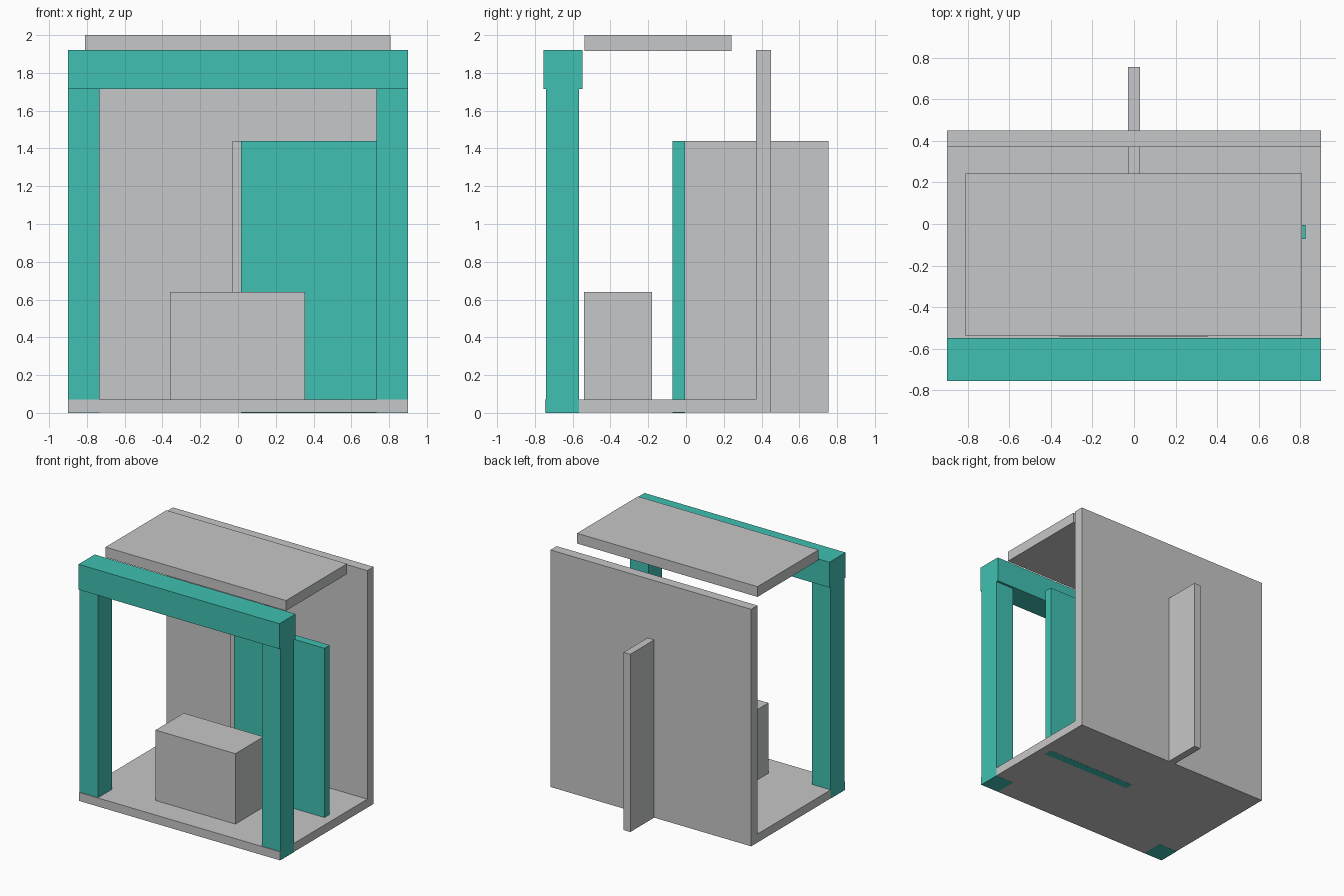
import bpy, bmesh

if "Cube" in bpy.data.objects:
    bpy.data.objects.remove(bpy.data.objects["Cube"])


def material(name, rgb):
    m = bpy.data.materials.new(name)
    m.diffuse_color = (*rgb, 1)
    m.use_nodes = True
    m.node_tree.nodes["Principled BSDF"].inputs["Base Color"].default_value = m.diffuse_color
    return m


grey = material("light grey", (0.565, 0.57, 0.58))
teal = material("teal", (0.051, 0.53, 0.445))


def finish(name, bm, mat):
    bmesh.ops.recalc_face_normals(bm, faces=bm.faces)
    mesh = bpy.data.meshes.new(name)
    bm.to_mesh(mesh)
    bm.free()
    mesh.materials.append(mat)
    obj = bpy.data.objects.new(name, mesh)
    bpy.context.collection.objects.link(obj)
    return obj


def box(name, x, y, z, mat):
    """Box from its (min, max) ranges."""
    bm = bmesh.new()
    bmesh.ops.create_cube(bm, size=1)
    for v in bm.verts:
        v.co = [r[0] if c < 0 else r[1] for c, r in zip(v.co, (x, y, z))]
    return finish(name, bm, mat)


def prism(name, profile, x, mat):
    """Side profile (y, z) extruded along x."""
    bm = bmesh.new()
    face = bm.faces.new([bm.verts.new((x[0], py, pz)) for py, pz in profile])
    new = bmesh.ops.extrude_face_region(bm, geom=[face])["geom"]
    verts = [g for g in new if isinstance(g, bmesh.types.BMVert)]
    bmesh.ops.translate(bm, verts=verts, vec=(x[1] - x[0], 0, 0))
    return finish(name, bm, mat)


# Floor slab and back wall, one L-shaped section; a hair inside the posts
prism("floor_and_back_wall",
      [(-0.747, 0.001), (0.45, 0.001), (0.45, 1.92), (0.37, 1.92),
       (0.37, 0.07), (-0.747, 0.07)], (-0.899, 0.899), grey)

# Upright fin passing through the back wall
box("fin_wall", (-0.03, 0.03), (-0.05, 0.755), (0.001, 1.44), grey)

# Partition panel beside the fin
box("partition_panel", (0.015, 0.825), (-0.072, -0.005), (0, 1.44), teal)

# Counter block
box("counter", (-0.36, 0.355), (-0.54, -0.18), (0.07, 0.64), grey)

# Front portal: two posts and a beam
for side, x in (("left", (-0.9, -0.733)), ("right", (0.733, 0.9))):
    box(side + "_post", x, (-0.742, -0.566), (0, 1.715), teal)
box("front_beam", (-0.9, 0.9), (-0.755, -0.548), (1.715, 1.92), teal)

# Floating roof slab
box("roof_slab", (-0.81, 0.807), (-0.538, 0.242), (1.917, 2.0), grey)
